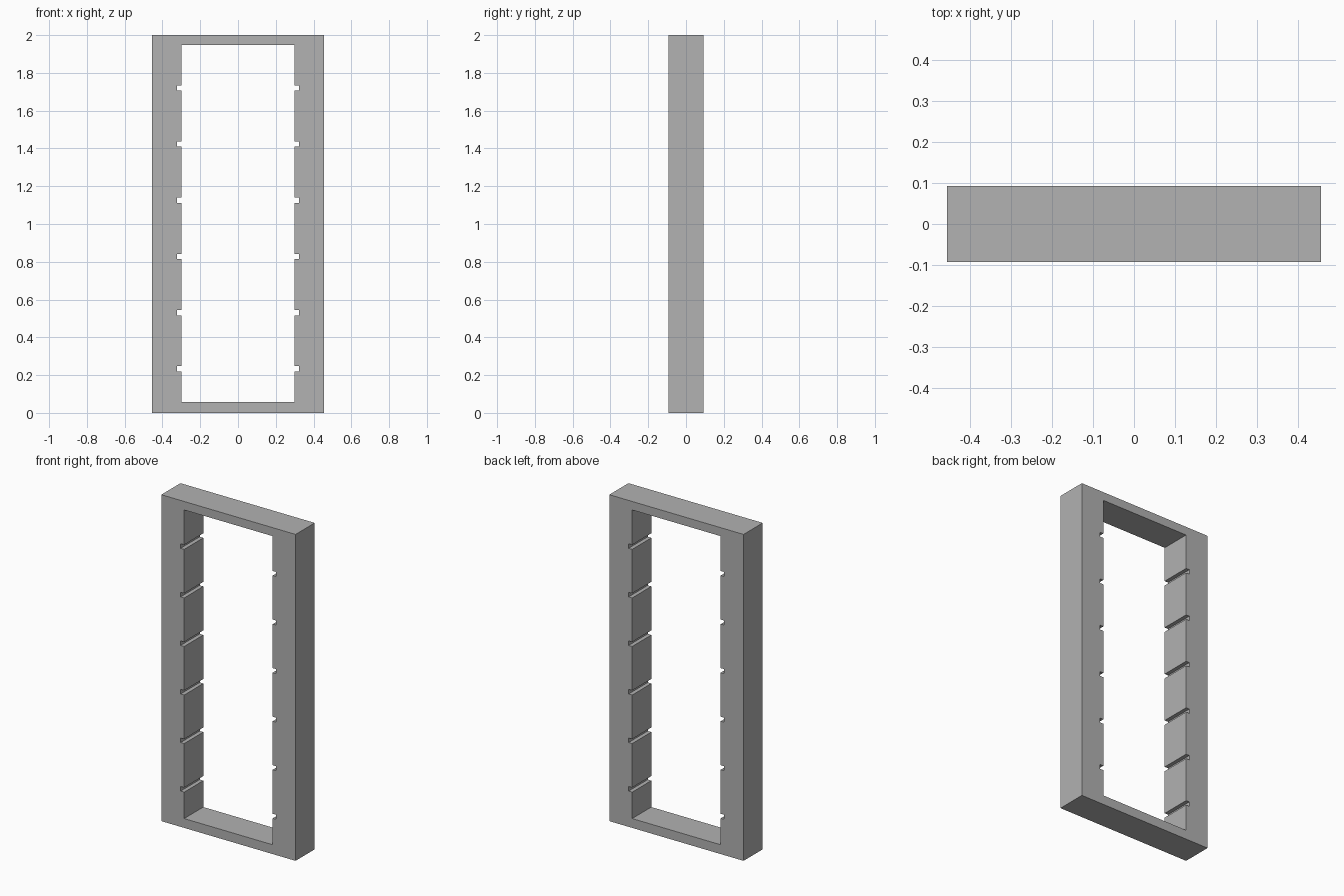
import bpy
import bmesh

cube = bpy.data.objects.get("Cube")
if cube:
    bpy.data.objects.remove(cube, do_unlink=True)

HALF_WIDTH, HEIGHT, HALF_DEPTH = 0.455, 2.0, 0.0925
OPENING, SILL, HEAD = 0.30, 0.057, 1.948
SLOT_DEPTH, SLOT_HALF = 0.024, 0.014
SLOT_COUNT, FIRST_SLOT, SLOT_STEP = 6, 0.233, 0.2975


def flat_material(name, colour):
    mat = bpy.data.materials.new(name)
    mat.use_nodes = True
    mat.diffuse_color = colour
    mat.node_tree.nodes["Principled BSDF"].inputs["Base Color"].default_value = colour
    return mat


# Half outline of the frame, with shelf slots cut into the inner side
outline = [(0, SILL), (0, 0), (HALF_WIDTH, 0), (HALF_WIDTH, HEIGHT),
           (0, HEIGHT), (0, HEAD), (OPENING, HEAD)]
for i in reversed(range(SLOT_COUNT)):
    z = FIRST_SLOT + i * SLOT_STEP
    outline += [(OPENING, z + SLOT_HALF), (OPENING + SLOT_DEPTH, z + SLOT_HALF),
                (OPENING + SLOT_DEPTH, z - SLOT_HALF), (OPENING, z - SLOT_HALF)]
outline.append((OPENING, SILL))

# Extrude through the depth and leave the centre plane open
bm = bmesh.new()
face = bm.faces.new([bm.verts.new((x, -HALF_DEPTH, z)) for x, z in outline])
result = bmesh.ops.extrude_face_region(bm, geom=[face], use_keep_orig=True)
moved = [v for v in result["geom"] if isinstance(v, bmesh.types.BMVert)]
bmesh.ops.translate(bm, verts=moved, vec=(0, 2 * HALF_DEPTH, 0))
bmesh.ops.recalc_face_normals(bm, faces=bm.faces)
centre = [f for f in bm.faces if all(abs(v.co.x) < 1e-5 for v in f.verts)]
bmesh.ops.delete(bm, geom=centre, context="FACES")

mesh = bpy.data.meshes.new("slotted_frame")
bm.to_mesh(mesh)
bm.free()
mesh.materials.append(flat_material("plain grey", (0.445, 0.445, 0.445, 1)))
frame = bpy.data.objects.new("slotted_frame", mesh)
bpy.context.collection.objects.link(frame)

# Mirror into the complete frame
mirror = frame.modifiers.new("mirror", "MIRROR")
mirror.use_axis[0] = True
mirror.use_clip = True
mirror.use_mirror_merge = True
